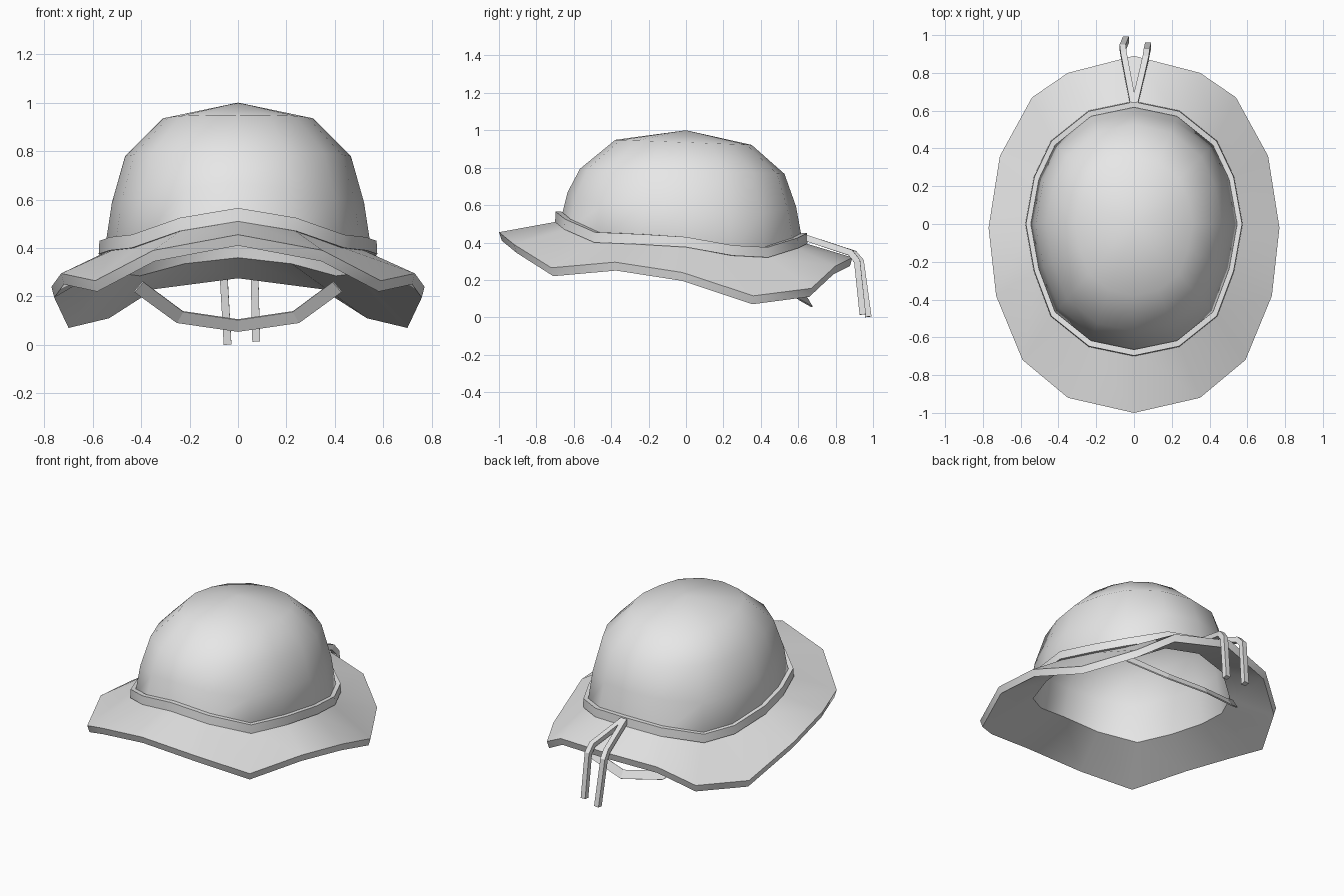
import bpy
from mathutils import Vector

cube = bpy.data.objects.get("Cube")
if cube:
    bpy.data.objects.remove(cube, do_unlink=True)

grey = bpy.data.materials.new("light_grey")
grey.use_nodes = True
tone = (0.8, 0.8, 0.8, 1)
grey.diffuse_color = tone
grey.node_tree.nodes["Principled BSDF"].inputs["Base Color"].default_value = tone

# Right-hand half outlines, front centre to back centre
BAND = [(0, -.7, .515), (.24, -.65, .475), (.44, -.49, .405), (.53, -.25, .395), (.575, 0, .38),
        (.53, .25, .335), (.44, .44, .325), (.24, .6, .375), (0, .65, .4)]
EDGE = [(0, -1, .455), (.35, -.92, .39), (.59, -.72, .265), (.73, -.38, .295), (.77, -.02, .24),
        (.71, .36, .115), (.54, .67, .155), (.35, .8, .275), (0, .89, .32)]


def ring(half, scale=1, dz=0, level=0, blend=0):
    """Mirror a half outline, scale it and blend its heights to a level."""
    full = half + [(-x, y, z) for x, y, z in half[-2:0:-1]]
    return [Vector((x * scale, y * scale,
                    (z + dz) * (1 - blend) + (level - .02 * y) * blend))
            for x, y, z in full]


def make(name, verts, faces, smooth=True):
    mesh = bpy.data.meshes.new(name)
    mesh.from_pydata(verts, [], faces)
    mesh.materials.append(grey)
    obj = bpy.data.objects.new(name, mesh)
    bpy.context.collection.objects.link(obj)
    bpy.ops.object.select_all(action='DESELECT')
    obj.select_set(True)
    bpy.context.view_layer.objects.active = obj
    bpy.ops.object.mode_set(mode='EDIT')
    bpy.ops.mesh.select_all(action='SELECT')
    bpy.ops.mesh.normals_make_consistent(inside=False)
    bpy.ops.object.mode_set(mode='OBJECT')
    if smooth:
        bpy.ops.object.shade_smooth_by_angle(angle=.7)
    return obj


def loft(name, rings, closed=False, tips=None, caps=False, smooth=True):
    """Skin rings; optionally join last to first, add pole tips or end caps."""
    n = len(rings[0])
    verts = [v for r in rings for v in r]
    count = len(rings)
    faces = []
    for i in range(count if closed else count - 1):
        a, b = i * n, (i + 1) % count * n
        faces += [(a + j, a + (j + 1) % n, b + (j + 1) % n, b + j) for j in range(n)]
    last = (count - 1) * n
    if tips:
        for tip, start in zip(tips, (0, last)):
            verts.append(Vector(tip))
            faces += [(start + j, start + (j + 1) % n, len(verts) - 1) for j in range(n)]
    if caps:
        faces += [tuple(range(n)), tuple(range(last, last + n))]
    return make(name, verts, faces, smooth)


# Hollow crown: lining from pole to opening, then outside back to the pole
SHELL = [(.905, .78, .45), (.81, .78, 1), (.54, .935, 1)]
outside = [ring(BAND, .96, 0)] + [ring(BAND, s, .05, z, t) for s, z, t in SHELL]
lining = [ring(BAND, .92, -.04)] + [ring(BAND, s - .04, .04, z - .02, t) for s, z, t in SHELL]
loft("crown", lining[::-1] + outside, tips=[(0, 0, .97), (0, 0, 1)])

# Wavy brim with a thick edge
loft("brim", [ring(BAND, .96), ring(EDGE), ring(EDGE, .985, -.045), ring(BAND, .92, -.04)],
     closed=True)

# Raised band around the base of the crown
loft("hat_band", [ring(BAND, 1, -.005), ring(BAND, .995, .05), ring(BAND, .95, .05),
                  ring(BAND, .95, -.005)], closed=True)


def strip(name, path, across, half_wide, half_thick):
    """Sweep a rectangle along a path, keeping one side along 'across'."""
    path = [Vector(p) for p in path]
    sections = []
    for i, p in enumerate(path):
        into = (p - path[max(i - 1, 0)]).normalized()
        out = (path[min(i + 1, len(path) - 1)] - p).normalized()
        along = (into + out).normalized()
        side = (across - along * across.dot(along)).normalized() * half_wide
        up = along.cross(side).normalized() * half_thick
        sections.append([p + side + up, p - side + up, p - side - up, p + side - up])
    return loft(name, sections, caps=True, smooth=False)


# Two loose cords trailing from the back of the band
strip("left_cord", [(.005, .64, .425), (.062, .88, .345), (.068, .915, .3), (.075, .945, .015)],
      Vector((1, 0, 0)), .016, .017)
strip("right_cord", [(-.005, .64, .425), (-.055, .9, .34), (-.06, .935, .3), (-.043, .975, .003)],
      Vector((1, 0, 0)), .016, .017)

# Chin strap hanging under the back of the brim
half_strap = [(.41, .44, .24), (.24, .6, .115), (0, .66, .08)]
strap_path = half_strap + [(-x, y, z) for x, y, z in half_strap[-2::-1]]
strip("chin_strap", strap_path, Vector((0, -.5, .85)), .028, .004)
